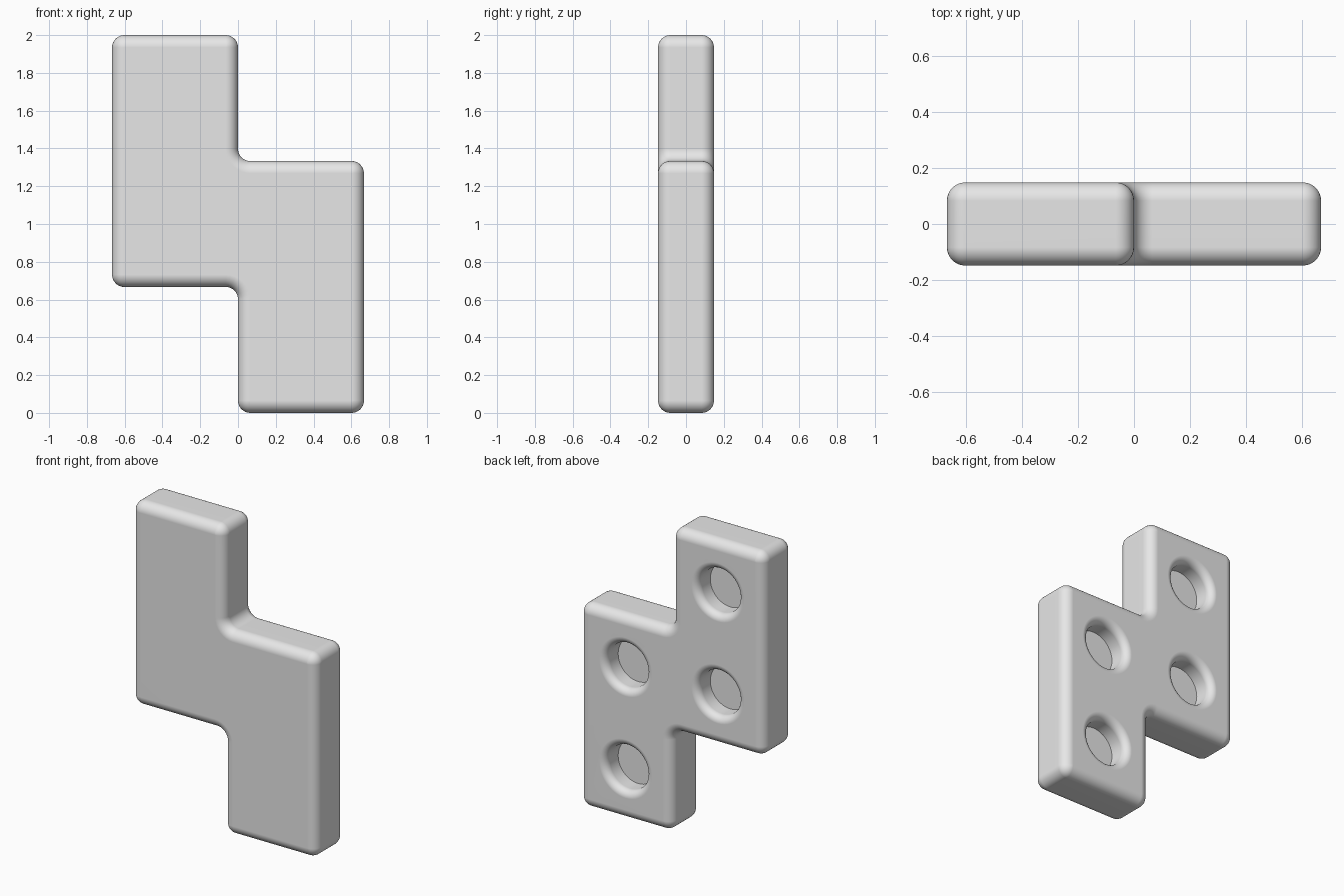
import bpy, bmesh
from math import sin, cos, pi
from mathutils import Vector

default = bpy.data.objects.get("Cube")
if default:
    bpy.data.objects.remove(default, do_unlink=True)

W = 2 / 3          # one square cell
H = 0.148          # half thickness
R = 0.065          # edge rounding
HOLE, FLARE, DEPTH = 0.145, 0.047, 0.13
STEPS = 8

grey = bpy.data.materials.new("light_grey")
grey.use_nodes = True
grey.diffuse_color = (0.8, 0.8, 0.8, 1)
grey.node_tree.nodes["Principled BSDF"].inputs["Base Color"].default_value = (0.8, 0.8, 0.8, 1)


def make_object(name, bm):
    bmesh.ops.recalc_face_normals(bm, faces=bm.faces)
    mesh = bpy.data.meshes.new(name)
    bm.to_mesh(mesh)
    bm.free()
    mesh.materials.append(grey)
    obj = bpy.data.objects.new(name, mesh)
    bpy.context.collection.objects.link(obj)
    return obj


def bridge(bm, rings):
    """Join consecutive closed rings with quads and cap both ends."""
    for a, b in zip(rings, rings[1:]):
        for i in range(len(a)):
            j = (i + 1) % len(a)
            bm.faces.new((a[i], a[j], b[j], b[i]))
    bm.faces.new(rings[0])
    bm.faces.new(rings[-1])


def outline(inset):
    """Stepped outline with filleted corners, shrunk by inset."""
    cells = [(0, 0), (1, 0), (1, 2), (0, 2), (0, 3), (-1, 3), (-1, 1), (0, 1)]
    pts = [Vector(c) * W for c in cells]
    result = []
    for k, p in enumerate(pts):
        d1 = (p - pts[k - 1]).normalized()
        d2 = (pts[(k + 1) % len(pts)] - p).normalized()
        convex = d1.x * d2.y - d1.y * d2.x > 0
        radius = R - inset if convex else R + inset
        centre = p + (d2 - d1) * R
        for s in range(STEPS + 1):
            t = s / STEPS * pi / 2
            result.append(centre + (d1 * sin(t) - d2 * cos(t)) * radius)
    return result


# Rounded stepped slab
bm = bmesh.new()
half = [(R * (1 - sin(t)), H - R * (1 - cos(t)))
        for t in (i / STEPS * pi / 2 for i in range(STEPS + 1))]
profile = [(a, -y) for a, y in half] + [(a, y) for a, y in reversed(half)]
bridge(bm, [[bm.verts.new((p.x, y, p.y)) for p in outline(a)] for a, y in profile])
bmesh.ops.remove_doubles(bm, verts=bm.verts, dist=1e-5)
body = make_object("stepped_block", bm)

# Flared round sockets in the back, one per cell
bm = bmesh.new()
section = [(HOLE, H - DEPTH)]
for i in range(STEPS + 1):
    t = i / STEPS * pi / 2
    section.append((HOLE + FLARE * (1 - cos(t)), H - FLARE * (1 - sin(t))))
section.append((HOLE + FLARE, H + 0.1))
for cx, cz in ((0.5, 0.5), (0.5, 1.5), (-0.5, 1.5), (-0.5, 2.5)):
    angles = [i / 48 * 2 * pi for i in range(48)]
    bridge(bm, [[bm.verts.new((cx * W + r * cos(t), y, cz * W + r * sin(t)))
                 for t in angles] for r, y in section])
cutter = make_object("socket_cutter", bm)
cutter.hide_render = True

cut = body.modifiers.new("sockets", 'BOOLEAN')
cut.operation = 'DIFFERENCE'
cut.solver = 'EXACT'
cut.object = cutter
bpy.ops.object.select_all(action='DESELECT')
body.select_set(True)
bpy.context.view_layer.objects.active = body
bpy.ops.object.modifier_apply(modifier=cut.name)
bpy.data.objects.remove(cutter, do_unlink=True)

# Smooth rounded edges, crisp socket floors
bpy.ops.object.shade_smooth_by_angle(angle=pi / 6)
weighted = body.modifiers.new("flat_faces", 'WEIGHTED_NORMAL')
weighted.keep_sharp = True
